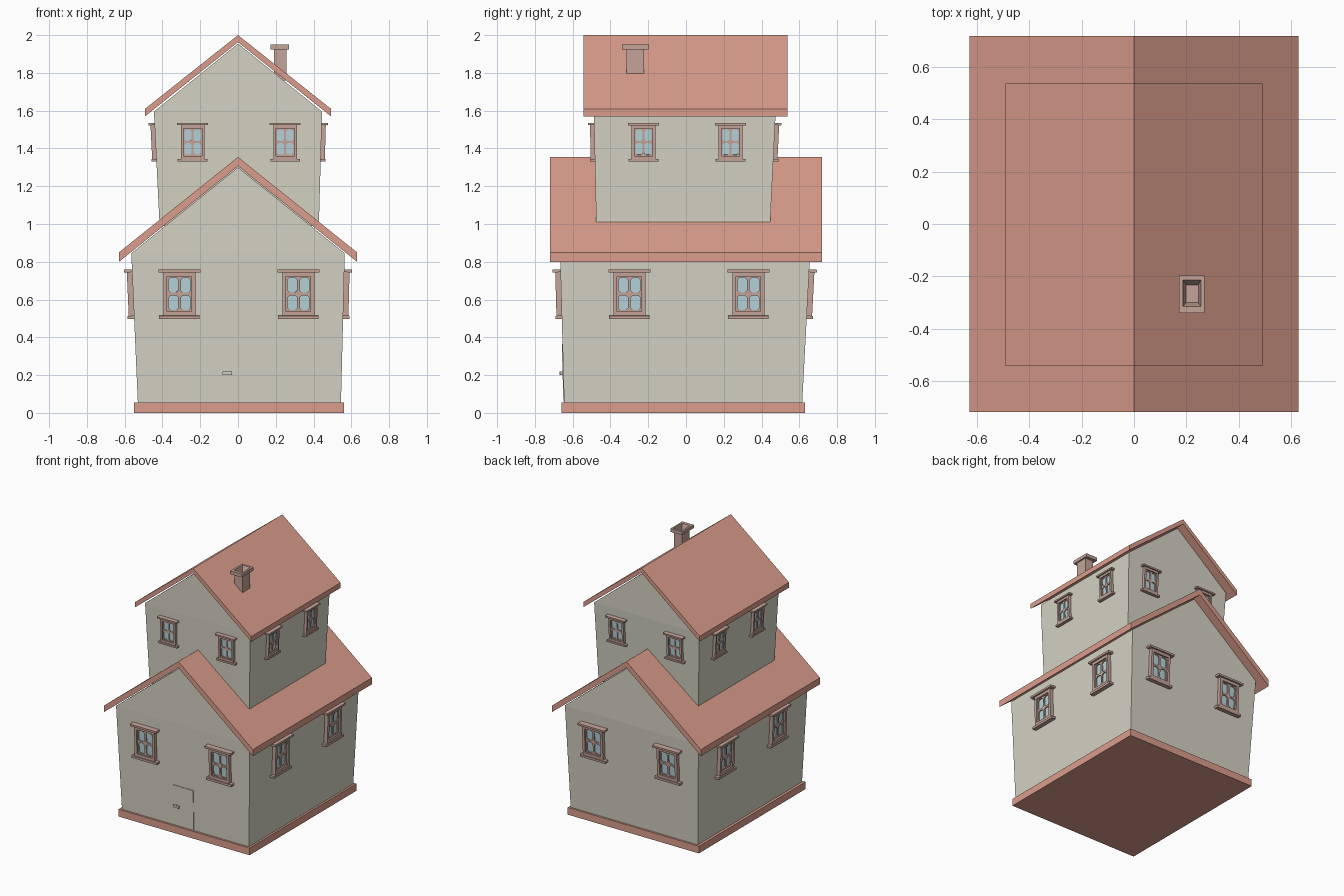
import bpy, bmesh
from mathutils import Vector, Matrix

if "Cube" in bpy.data.objects:
    bpy.data.objects.remove(bpy.data.objects["Cube"])


def material(name, rgb):
    m = bpy.data.materials.new(name)
    lin = [((c / 255 + 0.055) / 1.055) ** 2.4 for c in rgb]
    m.diffuse_color = (*lin, 1)
    m.use_nodes = True
    m.node_tree.nodes["Principled BSDF"].inputs["Base Color"].default_value = m.diffuse_color
    return m


WALL = material("cream plaster", (213, 210, 195))
ROOF = material("terracotta", (219, 157, 140))
TRIM = material("dusty brown trim", (196, 164, 151))
GLASS = material("pale blue glass", (182, 210, 217))


def make(name, bm, mats, matrix=None, fix=True):
    if fix:
        bmesh.ops.recalc_face_normals(bm, faces=bm.faces)
    me = bpy.data.meshes.new(name)
    bm.to_mesh(me)
    bm.free()
    for m in mats:
        me.materials.append(m)
    ob = bpy.data.objects.new(name, me)
    bpy.context.collection.objects.link(ob)
    if matrix:
        ob.matrix_world = matrix
    return ob


def box(bm, x0, x1, y0, y1, z0, z1):
    c = Vector(((x0 + x1) / 2, (y0 + y1) / 2, (z0 + z1) / 2))
    s = Matrix.Diagonal((x1 - x0, y1 - y0, z1 - z0, 1))
    bmesh.ops.create_cube(bm, size=1, matrix=Matrix.Translation(c) @ s)


def rings(bm, levels):
    """Stack of rectangles (x0, x1, y0, y1, z) joined by quads and closed at both ends."""
    loops = [[bm.verts.new(p) for p in ((a, c, z), (b, c, z), (b, d, z), (a, d, z))]
             for a, b, c, d, z in levels]
    for lo, hi in zip(loops, loops[1:]):
        for i in range(4):
            j = (i + 1) % 4
            bm.faces.new((lo[i], lo[j], hi[j], hi[i]))
    bm.faces.new(loops[0][::-1])
    return loops[-1]


def walls(name, low, top, ridge):
    """Walls that lean outwards, with a vertical gable on front and back."""
    bm = bmesh.new()
    v = rings(bm, (low, top))
    x0, x1, y0, y1, z = top
    f = bm.verts.new(((x0 + x1) / 2, y0, ridge))
    b = bm.verts.new(((x0 + x1) / 2, y1, ridge))
    for face in ((v[0], v[1], f), (v[2], v[3], b), (v[1], v[2], b, f), (v[3], v[0], f, b)):
        bm.faces.new(face)
    make(name, bm, [WALL])


def roof(name, hx, y0, y1, ridge, eave, t, t_eave):
    bm = bmesh.new()
    prof = [(0, ridge), (hx, eave), (hx, eave - t_eave), (0, ridge - t),
            (-hx, eave - t_eave), (-hx, eave)]
    a = [bm.verts.new((x, y0, z)) for x, z in prof]
    b = [bm.verts.new((x, y1, z)) for x, z in prof]
    for i in range(6):
        j = (i + 1) % 6
        bm.faces.new((a[i], a[j], b[j], b[i]))
    for e in (a, b):
        bm.faces.new((e[0], e[1], e[2], e[3]))
        bm.faces.new((e[0], e[3], e[4], e[5]))
    make(name, bm, [ROOF])


def wall_matrix(side, low, top, along, z):
    """Frame on a leaning wall: x along it, y up it, z outwards."""
    k = {"left": 0, "right": 1, "front": 2, "back": 3}[side]
    u = Vector({"front": (1, 0, 0), "back": (-1, 0, 0),
                "right": (0, 1, 0), "left": (0, -1, 0)}[side])
    lean = (top[k] - low[k]) / (top[4] - low[4])
    pos = low[k] + lean * (z - low[4])
    if k < 2:
        o, v = Vector((pos, along, z)), Vector((lean, 0, 1)).normalized()
    else:
        o, v = Vector((along, pos, z)), Vector((0, lean, 1)).normalized()
    m = Matrix((u, v, u.cross(v))).transposed().to_4x4()
    m.translation = o
    return m


def window(name, matrix, su=1, sv=1, sn=1):
    bm = bmesh.new()
    # frame bars, sill and lintel
    box(bm, -.085, -.065, -.12, .12, -.01, .028)
    box(bm, .065, .085, -.12, .12, -.01, .028)
    box(bm, -.065, .065, .093, .12, -.01, .028)
    box(bm, -.065, .065, -.12, -.093, -.01, .028)
    box(bm, -.107, .107, -.132, -.115, -.01, .034)
    box(bm, -.111, .111, .115, .13, -.01, .042)
    bmesh.ops.recalc_face_normals(bm, faces=bm.faces)
    # sash: four cells, each with a clipped-corner pane set back
    w, h, g, c = .065, .093, .007, .012
    for cx in (-w, 0):
        for cy in (-h, 0):
            x0, x1, y0, y1 = cx, cx + w, cy, cy + h
            out = [bm.verts.new((x, y, .016)) for x, y in ((x0, y0), (x1, y0), (x1, y1), (x0, y1))]
            a, b, d, e = x0 + g, x1 - g, y0 + g, y1 - g
            octo = [(a, d + c), (a + c, d), (b - c, d), (b, d + c),
                    (b, e - c), (b - c, e), (a + c, e), (a, e - c)]
            rim = [bm.verts.new((x, y, .016)) for x, y in octo]
            back = [bm.verts.new((x, y, .008)) for x, y in octo]
            for i in range(4):
                j = (i + 1) % 4
                bm.faces.new((out[i], rim[2 * i + 1], rim[2 * i]))
                bm.faces.new((out[i], out[j], rim[2 * j], rim[2 * i + 1]))
            for i in range(8):
                j = (i + 1) % 8
                bm.faces.new((rim[i], rim[j], back[j], back[i]))
            bm.faces.new(back).material_index = 1
    bmesh.ops.scale(bm, vec=(su, sv, sn), verts=bm.verts)
    make(name, bm, [TRIM, GLASS], matrix, fix=False)


# plinth
bm = bmesh.new()
box(bm, -.55, .56, -.66, .63, 0, .055)
make("plinth", bm, [ROOF])

# walls of both storeys
low1, top1 = (-.53, .545, -.645, .615, .05), (-.565, .565, -.667, .657, .845)
low2, top2 = (-.415, .428, -.475, .445, .99), (-.445, .445, -.488, .475, 1.595)
walls("lower_walls", low1, top1, 1.30)
walls("upper_walls", low2, top2, 1.955)

# roofs
roof("lower_roof", .63, -.72, .72, 1.355, .85, .048, .05)
roof("upper_roof", .492, -.543, .537, 2.0, 1.61, .037, .04)

# two windows on every side of both storeys
for side in ("front", "back", "left", "right"):
    lows = (-.31, .32) if side in ("front", "back") else (-.30, .33)
    ups = (-.24, .25) if side in ("front", "back") else (-.225, .235)
    for i in range(2):
        window(f"lower_window_{side}_{i + 1}", wall_matrix(side, low1, top1, lows[i], .63))
        window(f"upper_window_{side}_{i + 1}", wall_matrix(side, low2, top2, ups[i], 1.434),
               .74, .78, .78)

# door plate and handle
door = wall_matrix("front", low1, top1, -.008, .21)
bm = bmesh.new()
box(bm, -.088, .088, -.15, .155, -.01, .004)
make("door", bm, [WALL], door)
bm = bmesh.new()
box(bm, -.062, -.05, -.008, .01, 0, .018)
box(bm, -.073, -.025, -.009, .009, .012, .02)
make("door_handle", bm, [WALL], door)

# hollow chimney with a wider cap
bm = bmesh.new()
floor = rings(bm, ((.19, .258, -.316, -.222, 1.76), (.19, .258, -.316, -.222, 1.925),
                   (.172, .27, -.34, -.197, 1.925), (.172, .27, -.34, -.197, 1.95),
                   (.187, .256, -.315, -.214, 1.95), (.199, .246, -.301, -.233, 1.90)))
bm.faces.new(floor)
make("chimney", bm, [TRIM])
